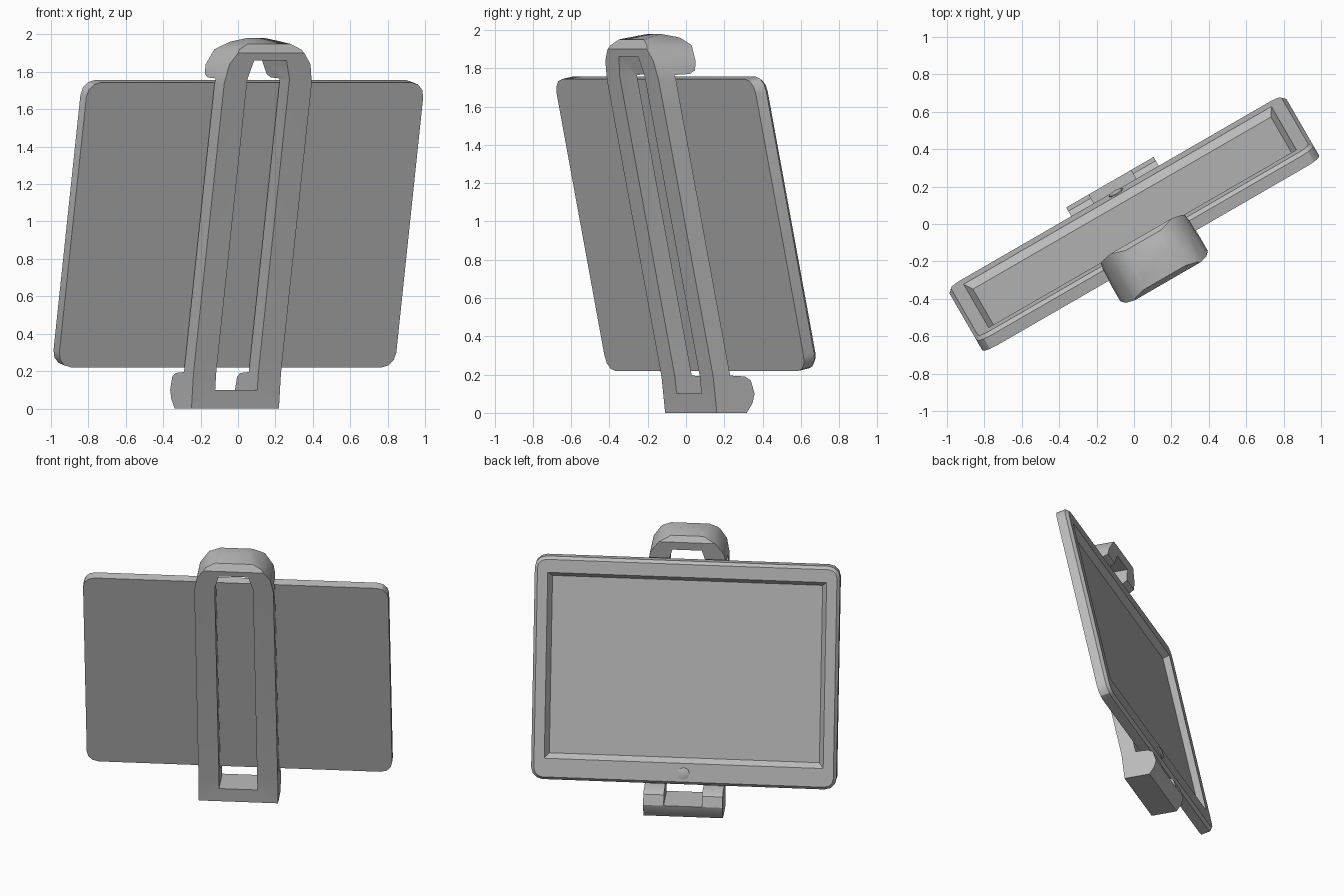
import bpy, bmesh, math
from mathutils import Matrix

if "Cube" in bpy.data.objects:
    bpy.data.objects.remove(bpy.data.objects["Cube"], do_unlink=True)

TURN = math.radians(30)    # whole model turned about the vertical
LEAN = math.radians(11.9)  # screen leans away from its viewer

grey = bpy.data.materials.new("plain grey")
grey.use_nodes = True
grey.diffuse_color = (0.5, 0.5, 0.5, 1)
grey.node_tree.nodes["Principled BSDF"].inputs["Base Color"].default_value = (0.5, 0.5, 0.5, 1)


def loft(name, rings):
    """Closed solid through a list of equal-length point rings."""
    bm = bmesh.new()
    loops = [[bm.verts.new(p) for p in ring] for ring in rings]
    count = len(loops[0])
    for a, b in zip(loops, loops[1:]):
        for i in range(count):
            j = (i + 1) % count
            bm.faces.new((a[i], a[j], b[j], b[i]))
    bm.faces.new(loops[0])
    bm.faces.new(loops[-1])
    bmesh.ops.recalc_face_normals(bm, faces=bm.faces)
    mesh = bpy.data.meshes.new(name)
    bm.to_mesh(mesh)
    bm.free()
    obj = bpy.data.objects.new(name, mesh)
    bpy.context.collection.objects.link(obj)
    mesh.materials.append(grey)
    return obj


def combine(obj, tool, operation):
    """Apply a boolean and discard the tool."""
    mod = obj.modifiers.new(operation, 'BOOLEAN')
    mod.operation = operation
    mod.solver = 'EXACT'
    mod.object = tool
    bpy.context.view_layer.objects.active = obj
    bpy.ops.object.modifier_apply(modifier=mod.name)
    bpy.data.objects.remove(tool, do_unlink=True)


def rounded_rect(half_w, half_h, r, y, steps=3):
    ring = []
    for q, (sx, sz) in enumerate([(1, 1), (-1, 1), (-1, -1), (1, -1)]):
        for k in range(steps + 1):
            a = math.pi / 2 * (q + k / steps)
            ring.append((sx * (half_w - r) + r * math.cos(a), y,
                         sz * (half_h - r) + r * math.sin(a)))
    return ring


def rect(half_w, low, high, y):
    return [(-half_w, y, low), (half_w, y, low), (half_w, y, high), (-half_w, y, high)]


def mirrored(half):
    """Full outline from its right half, listed bottom to top."""
    return half + [(-x, z) for x, z in reversed(half)]


def front_prism(name, outline):
    return loft(name, [[(x, y, z) for x, z in outline] for y in (-1, 1)])


# Display slab with softened rear rim
W, H, T = 1.04, 0.778, 0.042
slab = loft("display_slab", [rounded_rect(W, H, 0.08, -T),
                             rounded_rect(W, H, 0.08, T - 0.02),
                             rounded_rect(W - 0.02, H - 0.02, 0.06, T)])

# Recessed screen with sloping walls
recess = loft("screen_cutter", [rect(0.92, -H + 0.18, H - 0.14, 0),
                                rect(0.96, -H + 0.14, H - 0.1, T + 0.014)])
combine(slab, recess, 'DIFFERENCE')

# Small button on the lower bezel
button = loft("bezel_button", [
    [(r * math.cos(math.tau * i / 8), y, r * math.sin(math.tau * i / 8) - H + 0.08)
     for i in range(8)] for r, y in ((0.042, T - 0.01), (0.042, T + 0.006), (0.03, T + 0.01))])

# Stand: side profile of foot, rail and top hook (y, z)
profile = [(0.03, 0), (0.21, 0), (0.245, 0.05), (0.258, 0.1), (0.235, 0.17),
           (0.2, 0.19), (0.11, 0.195), (-0.222, 1.765), (-0.13, 1.77), (-0.095, 1.79),
           (-0.075, 1.92), (-0.1, 1.96), (-0.19, 1.98), (-0.33, 1.95), (-0.355, 1.9),
           (0.008, 0.19)]
stand = loft("stand_frame", [[(x, y, z) for y, z in profile] for x in (-0.27, 0.27)])

# Arched top outline, then the slot between the rails
arch = mirrored([(0.3, -0.1), (0.3, 1.5), (0.27, 1.5), (0.27, 1.74), (0.25, 1.84), (0.19, 1.92),
                 (0.1, 1.965), (0.03, 1.99)])
combine(stand, front_prism("arch_tool", arch), 'INTERSECT')
slot = mirrored([(0.13, 0.1), (0.13, 1.76), (0.1, 1.86)])
combine(stand, front_prism("slot_cutter", slot), 'DIFFERENCE')

# Place the parts
turn = Matrix.Rotation(TURN, 4, 'Z')
lean = Matrix.Translation((0, 0.006, 0.99)) @ Matrix.Rotation(LEAN, 4, 'X')
for obj, place in ((slab, turn @ lean), (button, turn @ lean), (stand, turn)):
    obj.data.transform(place)
    bpy.ops.object.select_all(action='DESELECT')
    obj.select_set(True)
    bpy.context.view_layer.objects.active = obj
    bpy.ops.object.shade_smooth_by_angle(angle=math.radians(30))
